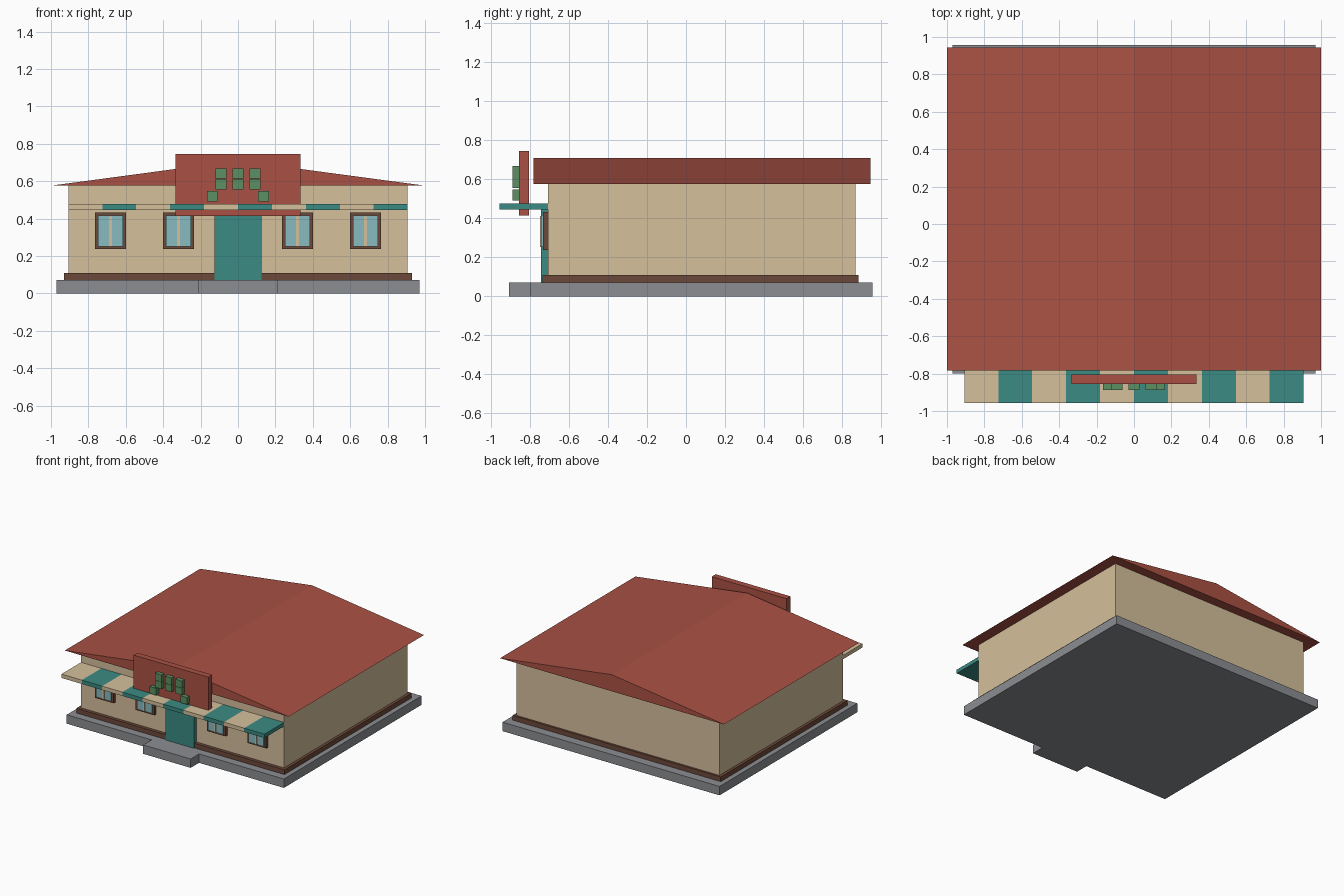
import bpy, bmesh

if "Cube" in bpy.data.objects:
    bpy.data.objects.remove(bpy.data.objects["Cube"])


def mat(name, rgb):
    m = bpy.data.materials.new(name)
    m.diffuse_color = (*[(c / 255) ** 2.2 for c in rgb], 1)
    m.use_nodes = True
    m.node_tree.nodes["Principled BSDF"].inputs["Base Color"].default_value = m.diffuse_color
    return m


RED = mat("brick_red", (168, 82, 70))
TAN = mat("tan", (212, 190, 154))
TEAL = mat("teal", (62, 138, 130))
BROWN = mat("brown", (108, 74, 60))
GLASS = mat("glass_blue", (135, 185, 190))
GREEN = mat("green", (92, 142, 98))
GREY = mat("concrete", (138, 140, 144))


def finish(name, bm, material):
    me = bpy.data.meshes.new(name)
    bmesh.ops.recalc_face_normals(bm, faces=bm.faces)
    bm.to_mesh(me)
    bm.free()
    me.materials.append(material)
    ob = bpy.data.objects.new(name, me)
    bpy.context.collection.objects.link(ob)
    return ob


def box(name, x, y, z, material):
    """Box from (min, max) ranges on each axis."""
    bm = bmesh.new()
    bmesh.ops.create_cube(bm, size=1)
    for v in bm.verts:
        v.co = [r[0] + (c + 0.5) * (r[1] - r[0]) for c, r in zip(v.co, (x, y, z))]
    return finish(name, bm, material)


# Foundation, step, skirting and walls
box("foundation", (-0.97, 0.97), (-0.80, 0.957), (0, 0.072), GREY)
box("front_step", (-0.212, 0.212), (-0.907, -0.795), (0, 0.072), GREY)
box("skirting", (-0.93, 0.93), (-0.735, 0.885), (0.07, 0.11), BROWN)
box("walls", (-0.907, 0.907), (-0.708, 0.868), (0.07, 0.578), TAN)

# Low gable roof with the ridge running front to back
bm = bmesh.new()
profile = [bm.verts.new((x, -0.782, z)) for x, z in ((-1, 0.576), (1, 0.576), (0, 0.71))]
face = bm.faces.new(profile)
ext = bmesh.ops.extrude_face_region(bm, geom=[face], use_keep_orig=True)
top = [g for g in ext["geom"] if isinstance(g, bmesh.types.BMVert)]
bmesh.ops.translate(bm, verts=top, vec=(0, 1.727, 0))
finish("roof", bm, RED)

# Door
box("door", (-0.126, 0.126), (-0.743, -0.70), (0.072, 0.446), TEAL)

# Windows: frame, glass and centre bar
for i, cx in enumerate((-0.682, -0.318, 0.318, 0.682)):
    for part, half, y, z, m in (
        ("frame", 0.083, -0.733, (0.238, 0.432), BROWN),
        ("glass", 0.067, -0.742, (0.252, 0.416), GLASS),
        ("bar", 0.007, -0.749, (0.252, 0.412), TAN),
    ):
        box(f"window_{part}_{i + 1}", (cx - half, cx + half), (y, -0.70), z, m)

# Striped awning
stripe = 1.814 / 10
for i in range(10):
    x0 = -0.907 + i * stripe
    box(f"awning_stripe_{i + 1}", (x0, x0 + stripe), (-0.957, -0.705), (0.446, 0.477),
        TEAL if i % 2 else TAN)

# Sign board with raised decorative blocks
box("sign_board", (-0.333, 0.333), (-0.855, -0.805), (0.415, 0.745), RED)
spots = [(x, z) for x in (-0.091, 0, 0.091) for z in (0.583, 0.641)]
spots += [(-0.138, 0.52), (0.136, 0.52)]
for i, (cx, cz) in enumerate(spots):
    box(f"sign_block_{i + 1}", (cx - 0.029, cx + 0.029), (-0.888, -0.85),
        (cz - 0.028, cz + 0.028), GREEN)
